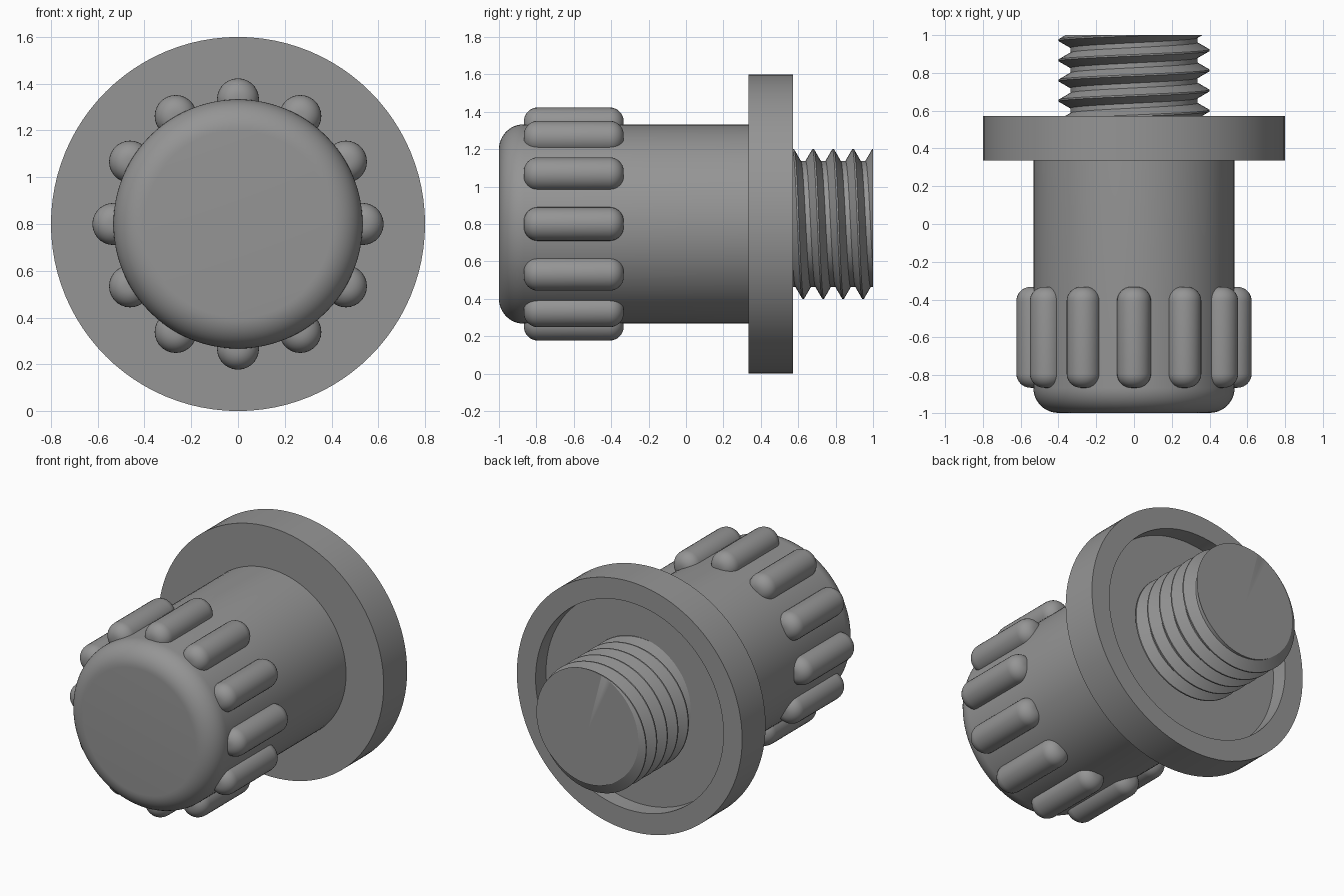
import bpy, bmesh, math
from mathutils import Matrix, Vector

if "Cube" in bpy.data.objects:
    bpy.data.objects.remove(bpy.data.objects["Cube"])

AXIS_Z = 0.8          # height of the turning axis, which runs along y
SEG = 96

grey = bpy.data.materials.new("mid grey")
grey.diffuse_color = (0.3, 0.3, 0.3, 1)
grey.use_nodes = True
grey.node_tree.nodes["Principled BSDF"].inputs["Base Color"].default_value = grey.diffuse_color


def finish(name, bm, merge=1e-5):
    bmesh.ops.remove_doubles(bm, verts=bm.verts, dist=merge)
    bmesh.ops.recalc_face_normals(bm, faces=bm.faces)
    me = bpy.data.meshes.new(name)
    bm.to_mesh(me)
    bm.free()
    me.materials.append(grey)
    ob = bpy.data.objects.new(name, me)
    bpy.context.collection.objects.link(ob)
    bpy.ops.object.select_all(action='DESELECT')
    ob.select_set(True)
    bpy.context.view_layer.objects.active = ob
    bpy.ops.object.shade_smooth_by_angle(angle=math.radians(30))
    return ob


def lathe(profile, seg, cx=0.0, cz=AXIS_Z):
    """Revolve (radius, y) points around an axis parallel to y."""
    bm = bmesh.new()
    vs = [bm.verts.new((cx + r, y, cz)) for r, y in profile]
    es = [bm.edges.new(p) for p in zip(vs, vs[1:])]
    bmesh.ops.spin(bm, geom=vs + es, cent=(cx, 0, cz), axis=(0, 1, 0),
                   angle=2 * math.pi, steps=seg, use_merge=True)
    return bm


def fillet(r, y, rad, side, n=8):
    """Rounded corner; side -1 opens the front end, +1 closes the back end."""
    pts = [(r - rad + rad * math.sin(a), y - side * rad + side * rad * math.cos(a))
           for a in (math.pi / 2 * i / n for i in range(n + 1))]
    return pts if side < 0 else pts[::-1]


# Knob body with a rounded front edge
finish("knob_body", lathe([(0, -1)] + fillet(0.533, -1, 0.133, -1, 12)
                          + [(0.533, 0.335)], SEG))

# Flange with a shallow recess in its back
finish("flange", lathe([(0.533, 0.335), (0.8, 0.335), (0.8, 0.573), (0.667, 0.573),
                        (0.667, 0.467), (0, 0.467)], SEG))

# Twelve rounded grip ribs around the knob
rib_profile = ([(0, -0.867)] + fillet(0.09, -0.867, 0.075, -1)
               + fillet(0.09, -0.333, 0.075, 1) + [(0, -0.333)])
for i in range(12):
    a = i * math.pi / 6
    finish(f"grip_rib_{i + 1}", lathe(rib_profile, 28, 0.533 * math.sin(a),
                                      AXIS_Z + 0.533 * math.cos(a)))

# Right-handed screw thread, swept as a helix and trimmed flat at both ends
PITCH, CREST, ROOT, STEPS = 0.1067, 0.4, 0.337, 72
tooth = [(-0.5, ROOT), (-0.38, ROOT), (-0.04, CREST), (0.04, CREST),
         (0.38, ROOT), (0.5, ROOT)]
bm = bmesh.new()
prev = None
for i in range(8 * STEPS + 1):
    a = 2 * math.pi * i / STEPS
    y = 1.0 + PITCH * (i / STEPS - 6)
    row = [bm.verts.new((r * math.sin(a), y + t * PITCH, AXIS_Z + r * math.cos(a)))
           for t, r in tooth]
    if prev:
        for k in range(len(tooth) - 1):
            bm.faces.new((prev[k], prev[k + 1], row[k + 1], row[k]))
    prev = row
bmesh.ops.remove_doubles(bm, verts=bm.verts, dist=1e-4)
for y, n in ((1.0, 1), (0.46, -1)):
    cut = bmesh.ops.bisect_plane(bm, geom=bm.verts[:] + bm.edges[:] + bm.faces[:],
                                 dist=1e-6, plane_co=(0, y, 0), plane_no=(0, n, 0),
                                 clear_outer=True)
    rim = [e for e in cut["geom_cut"] if isinstance(e, bmesh.types.BMEdge)]
    if n > 0:
        # Flat tip of the screw
        hub = bm.verts.new((0, y, AXIS_Z))
        for e in rim:
            bm.faces.new((e.verts[0], e.verts[1], hub))
finish("screw_thread", bm)
